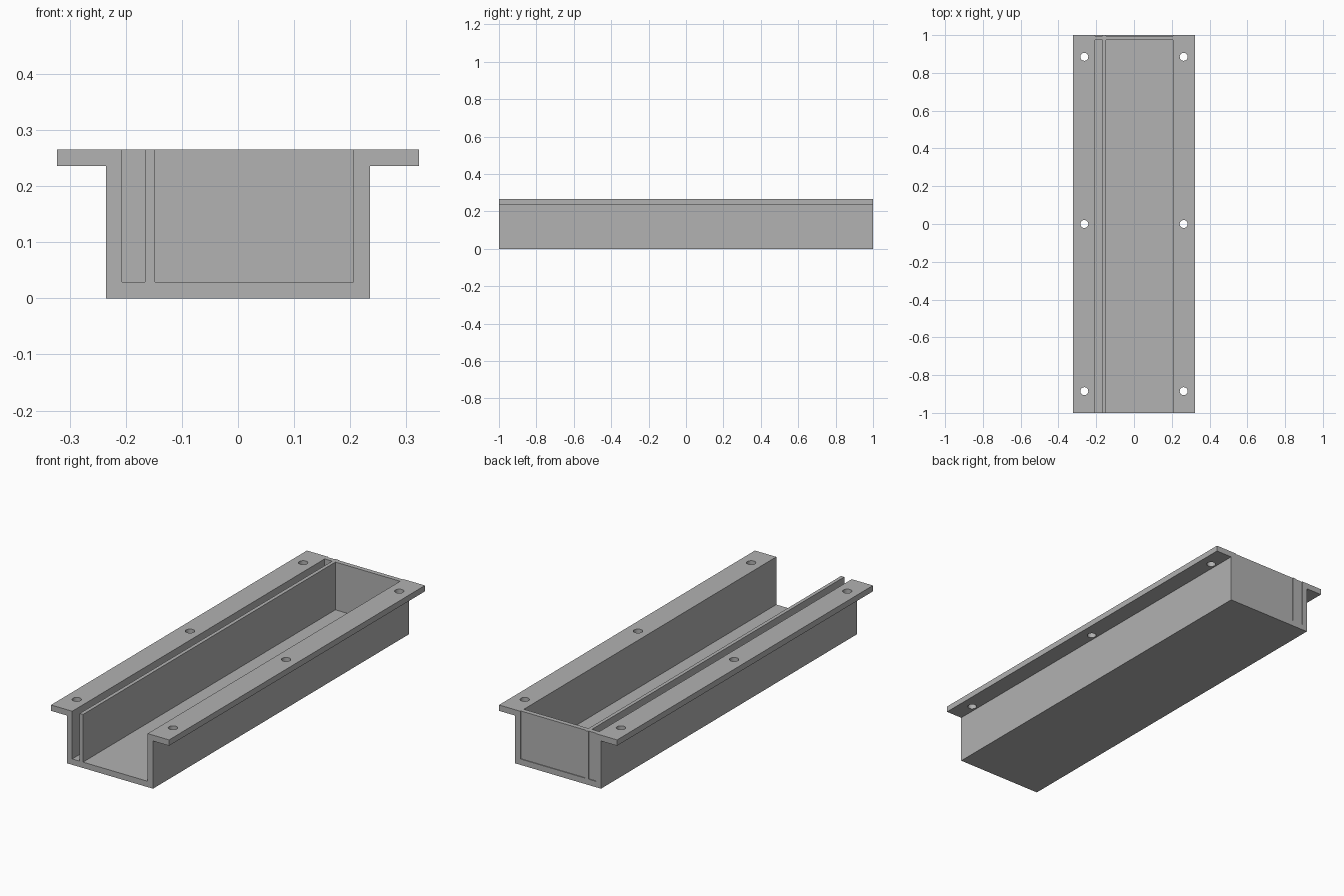
import bpy, bmesh
from mathutils import Matrix

if "Cube" in bpy.data.objects:
    bpy.data.objects.remove(bpy.data.objects["Cube"])

grey = bpy.data.materials.new("plain_grey")
grey.diffuse_color = (0.445, 0.445, 0.445, 1)
grey.use_nodes = True
grey.node_tree.nodes["Principled BSDF"].inputs["Base Color"].default_value = grey.diffuse_color

TOP, FLANGE, FLOOR = 0.265, 0.236, 0.029
BODY, WIDE = 0.235, 0.323
CHANNELS = [(-0.207, -0.166), (-0.148, 0.206)]   # narrow and wide channel


def make_object(name, bm):
    bmesh.ops.recalc_face_normals(bm, faces=bm.faces)
    mesh = bpy.data.meshes.new(name)
    bm.to_mesh(mesh)
    bm.free()
    mesh.materials.append(grey)
    obj = bpy.data.objects.new(name, mesh)
    bpy.context.collection.objects.link(obj)
    return obj


def add_box(bm, x0, x1, y0, y1, z0, z1):
    centre = ((x0 + x1) / 2, (y0 + y1) / 2, (z0 + z1) / 2)
    bmesh.ops.create_cube(bm, size=1, matrix=Matrix.Translation(centre) @
                          Matrix.Diagonal((x1 - x0, y1 - y0, z1 - z0, 1)))


# Flanged tray: profile extruded along its length
half = [(BODY, 0), (BODY, FLANGE), (WIDE, FLANGE), (WIDE, TOP)]
profile = half + [(-x, z) for x, z in reversed(half)]
bm = bmesh.new()
face = bm.faces.new([bm.verts.new((x, -1, z)) for x, z in profile])
ext = bmesh.ops.extrude_face_region(bm, geom=[face])
bmesh.ops.translate(bm, vec=(0, 2, 0),
                    verts=[v for v in ext["geom"] if isinstance(v, bmesh.types.BMVert)])
tray = make_object("flanged_tray", bm)

# Cutter: channels open at the front, shallow recesses in the back wall
bm = bmesh.new()
for x0, x1 in CHANNELS:
    add_box(bm, x0, x1, -1.1, 0.973, FLOOR, 0.4)
    add_box(bm, x0, x1, 0.996, 1.1, FLOOR, 0.4)

# Screw holes through the flanges
for x in (-0.263, 0.263):
    for y in (-0.885, 0, 0.885):
        bmesh.ops.create_cone(bm, cap_ends=True, segments=32, radius1=0.021,
                              radius2=0.021, depth=0.2,
                              matrix=Matrix.Translation((x, y, 0.25)))
cutter = make_object("channel_and_hole_cutter", bm)
cutter.hide_render = True
cutter.hide_viewport = False

mod = tray.modifiers.new("cut", 'BOOLEAN')
mod.operation = 'DIFFERENCE'
mod.solver = 'EXACT'
mod.object = cutter
bpy.context.view_layer.objects.active = tray
tray.select_set(True)
bpy.ops.object.modifier_apply(modifier=mod.name)
bpy.data.objects.remove(cutter)
bpy.ops.object.shade_smooth_by_angle()
